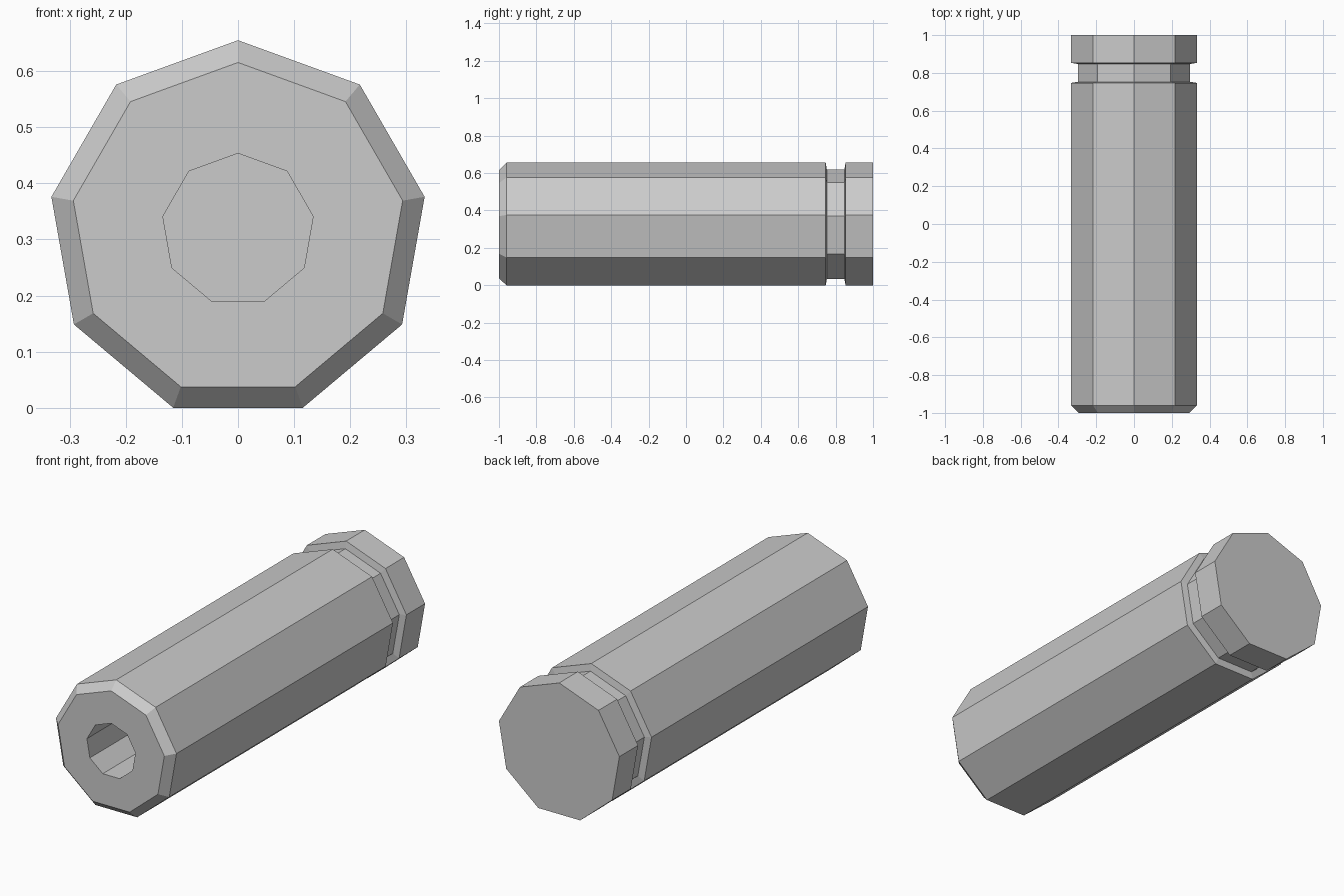
import bpy
import bmesh
from math import sin, cos, pi

if "Cube" in bpy.data.objects:
    bpy.data.objects.remove(bpy.data.objects["Cube"])

SIDES = 9
R = 0.3377                       # outer corner radius
CZ = R * cos(pi / SIDES)         # axis height, so a flat rests on z = 0

# Profile along the axis (y, corner radius): hole floor, mouth, chamfer, body, groove, rim
profile = [
    (-0.40, 0.136), (-1.00, 0.136),
    (-1.00, 0.298), (-0.96, R),
    (0.747, R), (0.753, 0.302),
    (0.847, 0.302), (0.853, R), (1.00, R),
]

bm = bmesh.new()


def ring(y, r):
    """Nine-sided loop with one corner pointing straight up."""
    angles = [2 * pi * i / SIDES for i in range(SIDES)]
    return [bm.verts.new((r * sin(a), y, CZ + r * cos(a))) for a in angles]


rings = [ring(y, r) for y, r in profile]

# Skin the loops, then close the hole floor and the back end
for a, b in zip(rings, rings[1:]):
    for i in range(SIDES):
        j = (i + 1) % SIDES
        bm.faces.new((a[i], a[j], b[j], b[i]))
bm.faces.new(rings[0])
bm.faces.new(rings[-1])
bmesh.ops.recalc_face_normals(bm, faces=bm.faces)

mesh = bpy.data.meshes.new("grooved_casing")
bm.to_mesh(mesh)
bm.free()
casing = bpy.data.objects.new("grooved_casing", mesh)
bpy.context.collection.objects.link(casing)
